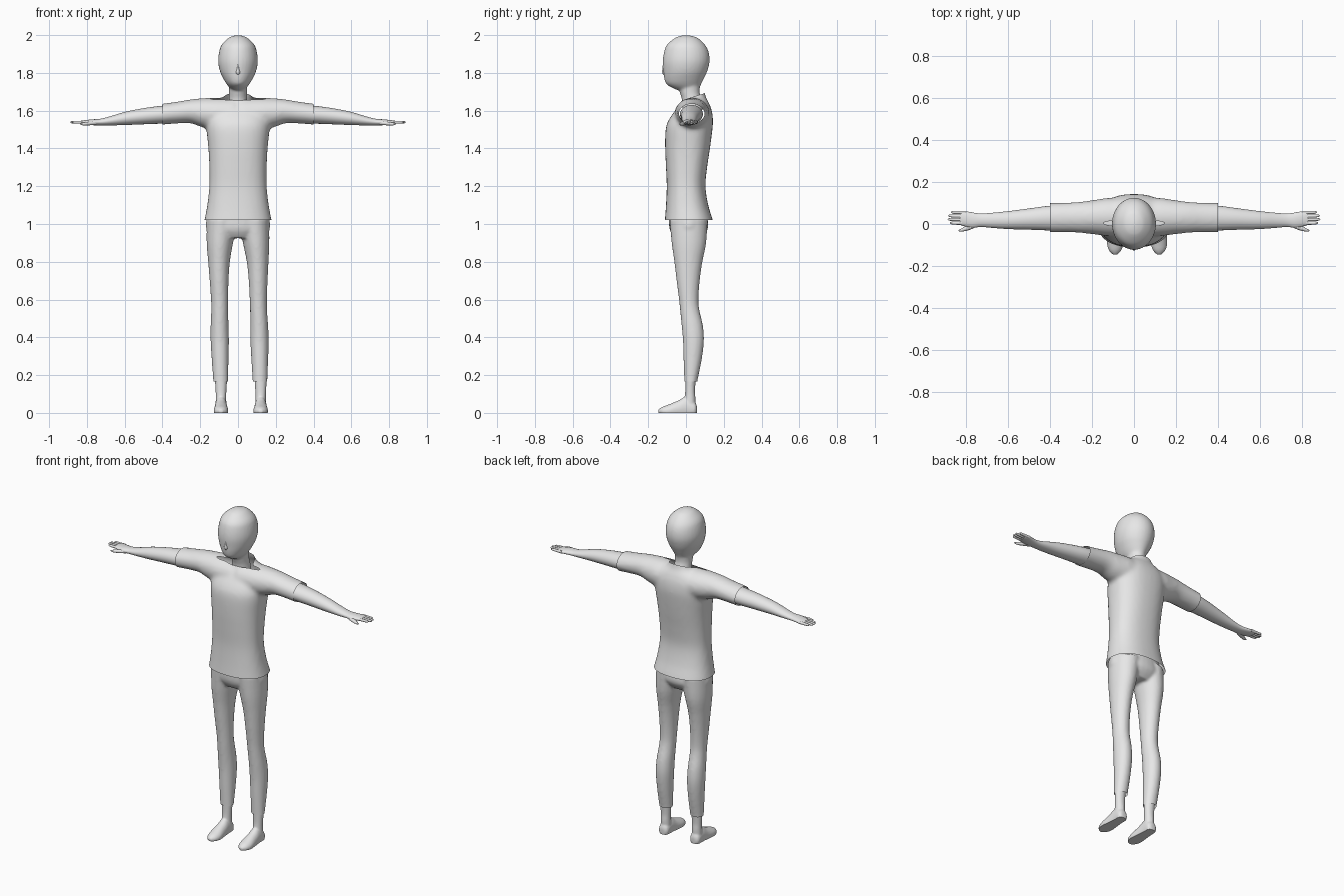
import bpy, bmesh, math
from mathutils import Vector

cube = bpy.data.objects.get("Cube")
if cube:
    bpy.data.objects.remove(cube, do_unlink=True)

grey = bpy.data.materials.new("plain_grey")
grey.use_nodes = True
grey.diffuse_color = (0.8, 0.8, 0.8, 1)
grey.node_tree.nodes["Principled BSDF"].inputs["Base Color"].default_value = (0.8, 0.8, 0.8, 1)

# Which coordinates a section's (along, a, b) values stand for
AXES = {"x": (0, 1, 2), "y": (1, 0, 2), "z": (2, 0, 1)}


def smooth_path(sections, steps):
    """Catmull-Rom rows between the given sections."""
    rows = [Vector(s) for s in sections]
    out = []
    for i in range(len(rows) - 1):
        p0, p1, p2 = rows[max(i - 1, 0)], rows[i], rows[i + 1]
        p3 = rows[min(i + 2, len(rows) - 1)]
        for k in range(steps):
            t = k / steps
            out.append(p1 + 0.5 * t * ((p2 - p0) + t * ((2 * p0 - 5 * p1 + 4 * p2 - p3)
                       + t * (3 * (p1 - p2) + p3 - p0))))
    return out + [rows[-1]]


def loft(bm, axis, sections, sides=24, steps=4, side=1, power=1.0):
    """Closed tube through sections (along, a_min, a_max, b_min, b_max)."""
    order = AXES[axis]
    rings = []
    for along, a0, a1, b0, b1 in smooth_path(sections, steps):
        ring = []
        for i in range(sides):
            ang = math.tau * i / sides
            c, s = math.cos(ang), math.sin(ang)
            c, s = (math.copysign(abs(v) ** power, v) for v in (c, s))
            co = [0, 0, 0]
            for index, value in zip(order, (along, (a0 + a1 + c * (a1 - a0)) / 2,
                                            (b0 + b1 + s * (b1 - b0)) / 2)):
                co[index] = value
            co[0] *= side
            ring.append(bm.verts.new(co))
        rings.append(ring)
    for low, high in zip(rings, rings[1:]):
        for i in range(sides):
            j = (i + 1) % sides
            bm.faces.new((low[i], low[j], high[j], high[i]))
    bm.faces.new(rings[0])
    bm.faces.new(rings[-1])


def finish(name, bm, voxel=0, relax=0, cuts=(), fill=False):
    """Make the object; fuse overlapping tubes, then trim openings."""
    bmesh.ops.recalc_face_normals(bm, faces=bm.faces)
    mesh = bpy.data.meshes.new(name)
    bm.to_mesh(mesh)
    bm.free()
    obj = bpy.data.objects.new(name, mesh)
    bpy.context.collection.objects.link(obj)
    if voxel:
        remesh = obj.modifiers.new("fuse", "REMESH")
        remesh.mode = "VOXEL"
        remesh.voxel_size = voxel
        smooth = obj.modifiers.new("relax", "SMOOTH")
        smooth.iterations = relax
        deps = bpy.context.evaluated_depsgraph_get()
        fused = bpy.data.meshes.new_from_object(obj.evaluated_get(deps))
        obj.modifiers.clear()
        obj.data = fused
        bm = bmesh.new()
        bm.from_mesh(fused)
        for point, normal in cuts:
            geom = bm.verts[:] + bm.edges[:] + bm.faces[:]
            cut = bmesh.ops.bisect_plane(bm, geom=geom, plane_co=point, plane_no=normal,
                                         clear_outer=True)
            if fill:
                edges = [e for e in cut["geom_cut"] if isinstance(e, bmesh.types.BMEdge)]
                bmesh.ops.edgeloop_fill(bm, edges=edges)
        bm.to_mesh(fused)
        bm.free()
    obj.data.materials.clear()
    obj.data.materials.append(grey)
    bpy.ops.object.select_all(action="DESELECT")
    obj.select_set(True)
    bpy.context.view_layer.objects.active = obj
    bpy.ops.object.shade_smooth_by_angle(angle=math.radians(50))
    return obj


# Head and neck
bm = bmesh.new()
loft(bm, "z", [(1.705, -.02, .02, -.03, .05), (1.717, -.04, .04, -.065, .07),
               (1.74, -.06, .06, -.103, .08), (1.77, -.078, .078, -.115, .095),
               (1.81, -.096, .096, -.12, .113), (1.86, -.105, .105, -.123, .125),
               (1.91, -.1, .1, -.116, .12), (1.95, -.086, .086, -.1, .1),
               (1.985, -.05, .05, -.058, .062), (1.997, -.02, .02, -.025, .025),
               (2.0, -.003, .003, -.003, .003)], sides=32)
loft(bm, "z", [(1.6, -.055, .055, -.02, .09), (1.66, -.049, .049, -.022, .082),
               (1.7, -.047, .047, -.034, .072), (1.76, -.05, .05, -.05, .08)])
finish("head", bm, voxel=.007, relax=5)

# Small nose
bm = bmesh.new()
loft(bm, "z", [(1.79, -.004, .004, -.12, -.11), (1.802, -.012, .012, -.126, -.1),
               (1.82, -.008, .008, -.125, -.1), (1.85, -.003, .003, -.122, -.11)], sides=12)
finish("nose", bm)

# Shirt: body and sleeves fused, then hem, cuffs and collar trimmed open
bm = bmesh.new()
loft(bm, "z", [(.96, -.19, .19, -.117, .155), (1.02, -.178, .178, -.112, .142),
               (1.1, -.163, .163, -.106, .118), (1.2, -.152, .152, -.102, .103),
               (1.3, -.152, .152, -.106, .112), (1.4, -.157, .157, -.11, .127),
               (1.5, -.167, .167, -.108, .14), (1.55, -.168, .168, -.092, .143),
               (1.6, -.16, .16, -.058, .137), (1.64, -.125, .125, -.03, .122),
               (1.67, -.075, .075, -.012, .106), (1.72, -.056, .056, 0, .095)],
     sides=32, power=.85)
for side in (1, -1):
    loft(bm, "x", [(.02, -.06, .125, 1.5, 1.668), (.12, -.058, .125, 1.5, 1.669),
                   (.19, -.05, .115, 1.512, 1.666), (.25, -.043, .107, 1.533, 1.66),
                   (.32, -.04, .102, 1.532, 1.648), (.4, -.04, .1, 1.526, 1.637),
                   (.45, -.04, .1, 1.524, 1.63)], side=side)
finish("shirt", bm, voxel=.011, relax=8, cuts=[
    ((0, 0, 1.022), (0, 0, -1)), ((.4, 0, 0), (1, 0, 0)), ((-.4, 0, 0), (-1, 0, 0)),
    ((0, -.02, 1.655), (0, -.3, .95))])

# Trousers: hips and both legs fused; the left leg stands slightly wider
bm = bmesh.new()
loft(bm, "z", [(.925, -.13, .13, -.06, .08), (.96, -.16, .16, -.082, .108),
               (1.0, -.17, .17, -.09, .118), (1.1, -.15, .15, -.09, .1)], sides=32)
leg = [(1.03, .0, .165, -.088, .115), (.9, .026, .166, -.076, .107),
       (.8, .043, .158, -.062, .087), (.7, .05, .15, -.05, .073),
       (.6, .052, .143, -.037, .066), (.54, .052, .142, -.031, .072),
       (.46, .05, .145, -.023, .09), (.38, .048, .145, -.016, .095),
       (.28, .05, .139, -.013, .083), (.165, .053, .131, -.009, .06),
       (.13, .053, .131, -.009, .058)]


def splay(z, side):
    return .03 * (1 - min(z, .9) / .9) if side > 0 else 0


for side in (1, -1):
    rows = [(z, a + splay(z, side), b + splay(z, side), c, d) for z, a, b, c, d in leg]
    loft(bm, "z", rows, side=side)
finish("trousers", bm, voxel=.008, relax=5, cuts=[((0, 0, .165), (0, 0, -1))])

for side, label in ((1, "left"), (-1, "right")):
    # Ankle and foot with a flat sole
    bm = bmesh.new()
    loft(bm, "z", [(.02, -.03, .03, -.01, .05), (.08, -.028, .028, -.007, .05),
                   (.12, -.029, .029, -.004, .048), (.2, -.034, .034, -.004, .054)])
    loft(bm, "y", [(.058, -.014, .014, .0, .035), (.045, -.03, .03, -.02, .06),
                   (.0, -.032, .032, -.03, .085), (-.04, -.035, .035, -.03, .066),
                   (-.09, -.039, .039, -.025, .045), (-.125, -.03, .03, -.015, .032),
                   (-.146, -.01, .01, .0, .018)])
    foot = finish(label + "_foot", bm, voxel=.005, relax=4,
                  cuts=[((0, 0, 0), (0, 0, -1))], fill=True)
    foot.location.x = side * (.09 + splay(0, side))

    # Forearm and palm
    bm = bmesh.new()
    loft(bm, "x", [(.36, -.032, .09, 1.533, 1.63), (.42, -.03, .085, 1.531, 1.624),
                   (.5, -.027, .074, 1.528, 1.613), (.6, -.024, .061, 1.524, 1.593),
                   (.68, -.018, .053, 1.522, 1.569), (.73, -.014, .05, 1.522, 1.557),
                   (.77, -.018, .055, 1.523, 1.554), (.81, -.01, .062, 1.526, 1.55),
                   (.83, -.004, .058, 1.529, 1.547)], side=side)
    # Four fingers
    for k, tip in enumerate((.878, .888, .886, .872)):
        y = .004 + .017 * k
        r = .0075
        loft(bm, "x", [(.8, y - r, y + r, 1.53, 1.547), (.85, y - r, y + r, 1.531, 1.546),
                       (tip - .008, y - .005, y + .007, 1.533, 1.545),
                       (tip, y, y + .003, 1.538, 1.541)], sides=10, side=side)
    # Thumb
    loft(bm, "x", [(.75, -.014, .014, 1.524, 1.546), (.79, -.03, -.004, 1.522, 1.542),
                   (.82, -.036, -.02, 1.522, 1.537), (.836, -.034, -.029, 1.527, 1.532)],
         sides=10, side=side)
    finish(label + "_arm", bm)
